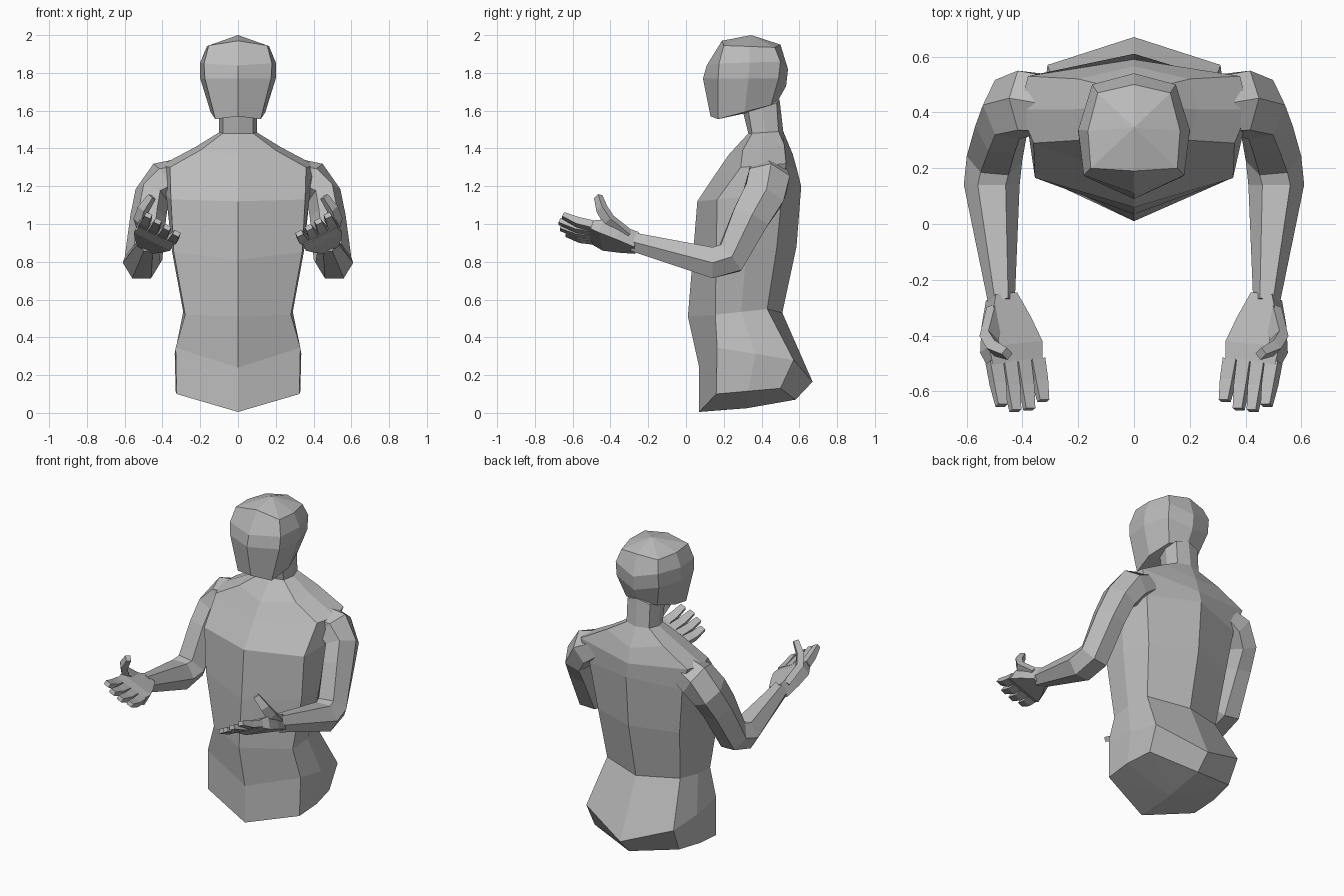
import bpy, bmesh, math
from mathutils import Vector

cube = bpy.data.objects.get("Cube")
if cube:
    bpy.data.objects.remove(cube, do_unlink=True)

# One plain clay colour for the whole figure
clay = bpy.data.materials.new("clay_grey")
clay.use_nodes = True
shade = (0.5, 0.5, 0.5, 1)
clay.diffuse_color = shade
clay.node_tree.nodes["Principled BSDF"].inputs["Base Color"].default_value = shade


def loft(name, rings, start, end):
    """Skin a list of equal rings and close both ends with a fan to a point."""
    bm = bmesh.new()
    loops = [[bm.verts.new(point) for point in ring] for ring in rings]
    count = len(loops[0])
    for low, high in zip(loops, loops[1:]):
        for i in range(count):
            j = (i + 1) % count
            bm.faces.new((low[i], low[j], high[j], high[i]))
    for loop, tip in ((loops[0], start), (loops[-1], end)):
        centre = bm.verts.new(tip)
        for i in range(count):
            bm.faces.new((loop[i], loop[(i + 1) % count], centre))
    bmesh.ops.recalc_face_normals(bm, faces=bm.faces[:])
    mesh = bpy.data.meshes.new(name)
    bm.to_mesh(mesh)
    bm.free()
    mesh.materials.append(clay)
    obj = bpy.data.objects.new(name, mesh)
    bpy.context.collection.objects.link(obj)


def body_ring(front, front_corner, back_corner, back, side_x):
    """Symmetric eight-point section: ridge, corner, side, corner, spine."""
    fc, bc = Vector(front_corner), Vector(back_corner)
    side = (fc + bc) / 2
    side.x = side_x
    half = [fc, side, bc]
    mirrored = [Vector((-p.x, p.y, p.z)) for p in reversed(half)]
    return [Vector((0, *front)), *half, Vector((0, *back)), *mirrored]


def tube(name, stations, across, sides, flip):
    """Sweep a section along stations of (centre, half width, half depth)."""
    centres = [Vector(s[0]) for s in stations]
    turn = math.pi / 4 if sides == 4 else 0
    grow = math.sqrt(2) if sides == 4 else 1
    rings = []
    for i, (_, wide, deep) in enumerate(stations):
        tangent = Vector((0, 0, 0))
        if i > 0:
            tangent += (centres[i] - centres[i - 1]).normalized()
        if i < len(centres) - 1:
            tangent += (centres[i + 1] - centres[i]).normalized()
        tangent.normalize()
        hint = Vector(across)
        u = (hint - tangent * hint.dot(tangent)).normalized()
        v = tangent.cross(u)
        ring = []
        for k in range(sides):
            angle = turn + math.tau * k / sides
            ring.append(centres[i] + grow * (u * wide * math.cos(angle) + v * deep * math.sin(angle)))
        rings.append(ring)
    mirror = lambda p: Vector((p.x * flip, p.y, p.z))
    rings = [[mirror(p) for p in ring] for ring in rings]
    loft(name, rings, mirror(centres[0]), mirror(centres[-1]))


# Torso: hips, waist, chest, shoulders and neck
torso = [
    body_ring((.07, .005), (.325, .16, .1), (.3, .5, .13), (.58, .07), .33),
    body_ring((.07, .24), (.33, .165, .345), (.31, .57, .28), (.67, .165), .335),
    body_ring((.01, .51), (.28, .155, .52), (.26, .43, .55), (.51, .53), .29),
    body_ring((.035, .81), (.34, .16, .85), (.29, .48, .87), (.585, .88), .35),
    body_ring((.06, 1.12), (.355, .165, 1.13), (.33, .51, 1.17), (.61, 1.2), .38),
    body_ring((.16, 1.27), (.36, .29, 1.3), (.38, .53, 1.32), (.59, 1.28), .41),
    body_ring((.225, 1.365), (.2, .3, 1.39), (.2, .52, 1.42), (.565, 1.37), .23),
    body_ring((.33, 1.48), (.08, .35, 1.48), (.08, .49, 1.49), (.515, 1.49), .1),
    body_ring((.3, 1.6), (.08, .33, 1.6), (.08, .48, 1.64), (.495, 1.66), .1),
]
loft("torso", torso, (0, .325, .025), (0, .42, 1.66))

# Head: jaw, cheeks, brow and crown
head = [
    body_ring((.13, 1.57), (.12, .17, 1.555), (.11, .45, 1.63), (.485, 1.65), .145),
    body_ring((.09, 1.77), (.175, .17, 1.77), (.15, .49, 1.77), (.53, 1.73), .2),
    body_ring((.11, 1.84), (.18, .175, 1.85), (.15, .5, 1.86), (.54, 1.82), .2),
    body_ring((.19, 1.97), (.155, .2, 1.945), (.13, .47, 1.935), (.5, 1.95), .165),
]
loft("head", head, (0, .33, 1.59), (0, .345, 2))

for label, flip in (("left", 1), ("right", -1)):
    # Arm from sloping shoulder through the bent elbow to the wrist
    arm = [
        ((.25, .43, 1.28), .08, .11),
        ((.385, .435, 1.23), .11, .125),
        ((.455, .41, 1.15), .095, .125),
        ((.475, .345, 1.04), .095, .115),
        ((.5, .235, .82), .1, .1),
        ((.51, .14, .795), .1, .095),
        ((.475, -.28, .905), .048, .057),
    ]
    tube(label + "_arm", arm, (1, 0, 0), 6, flip)

    # Cupped palm, rolled so the thumb side sits higher
    tilt = (.9, 0, .42)
    palm = [
        ((.475, -.26, .9), .042, .045),
        ((.458, -.35, .92), .08, .042),
        ((.44, -.44, .94), .108, .038),
        ((.425, -.5, .955), .1, .022),
    ]
    tube(label + "_palm", palm, tilt, 4, flip)

    # Four fingers fanned from little to index
    for i, finger in enumerate(("little", "ring", "middle", "index")):
        t = i / 3
        base = Vector((.35 + .15 * t, -.485 - .01 * t, .92 + .07 * t))
        reach = .135 + .045 * math.sin(math.pi * (.1 + .75 * t))
        tip = base + Vector((-.025, -reach, .03 + .025 * t))
        knuckle = base.lerp(tip, .5) - Vector((0, 0, .008))
        bones = [(base, .026, .021), (knuckle, .024, .02), (tip, .018, .013)]
        tube(f"{label}_{finger}_finger", bones, tilt, 4, flip)

    # Raised thumb curling inward
    thumb = [
        ((.495, -.31, .94), .02, .03),
        ((.52, -.41, 1.02), .02, .03),
        ((.5, -.445, 1.08), .02, .025),
        ((.455, -.465, 1.145), .015, .018),
    ]
    tube(label + "_thumb", thumb, (.6, -.6, 0), 4, flip)
